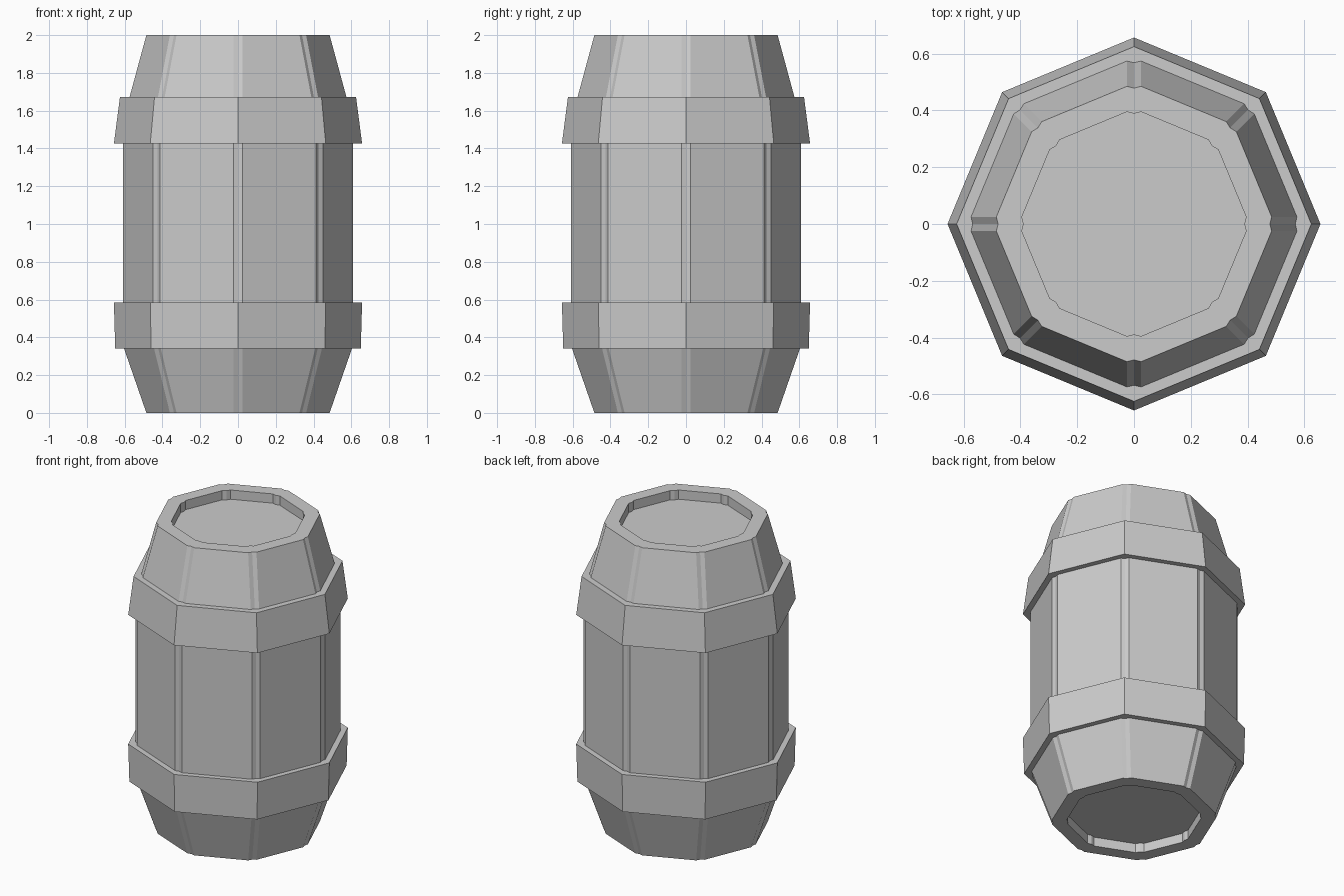
import bpy, bmesh, math
from mathutils import Vector

if "Cube" in bpy.data.objects:
    bpy.data.objects.remove(bpy.data.objects["Cube"])

GROOVE = 0.025   # half width of the seam at each corner
DEPTH = 0.006    # how far the seam dips in


def plain_ring(r):
    # octagon with corners on the axes
    return [Vector((r * math.cos(i * math.pi / 4), r * math.sin(i * math.pi / 4)))
            for i in range(8)]


def stave_ring(r):
    # octagon whose corners are cut by a narrow seam
    pts = []
    for i in range(8):
        a = i * math.pi / 4
        out = Vector((math.cos(a), math.sin(a)))
        side = Vector((-out.y, out.x))
        pts += [out * r - side * GROOVE, out * (r - DEPTH), out * r + side * GROOVE]
    return pts


def loft(name, ring, profile, closed):
    bm = bmesh.new()
    rows = [[bm.verts.new((p.x, p.y, z)) for p in ring(r)] for r, z in profile]
    pairs = list(zip(rows, rows[1:]))
    if closed:
        pairs.append((rows[-1], rows[0]))
    for a, b in pairs:
        n = len(a)
        for i in range(n):
            j = (i + 1) % n
            bm.faces.new((a[i], a[j], b[j], b[i]))
    if not closed:
        bm.faces.new(rows[0])
        bm.faces.new(rows[-1])
    bmesh.ops.recalc_face_normals(bm, faces=bm.faces)
    mesh = bpy.data.meshes.new(name)
    bm.to_mesh(mesh)
    bm.free()
    obj = bpy.data.objects.new(name, mesh)
    bpy.context.collection.objects.link(obj)
    return obj


# Barrel body with recessed ends
loft("barrel_body", stave_ring, [
    (0.395, 0.06), (0.395, 0), (0.485, 0), (0.61, 0.36),
    (0.61, 1.54), (0.485, 2), (0.395, 2), (0.395, 1.94)], False)

# Hoops
loft("lower_hoop", plain_ring,
     [(0.59, 0.34), (0.65, 0.34), (0.657, 0.585), (0.59, 0.585)], True)
loft("upper_hoop", plain_ring,
     [(0.56, 1.425), (0.657, 1.425), (0.625, 1.672), (0.56, 1.672)], True)
